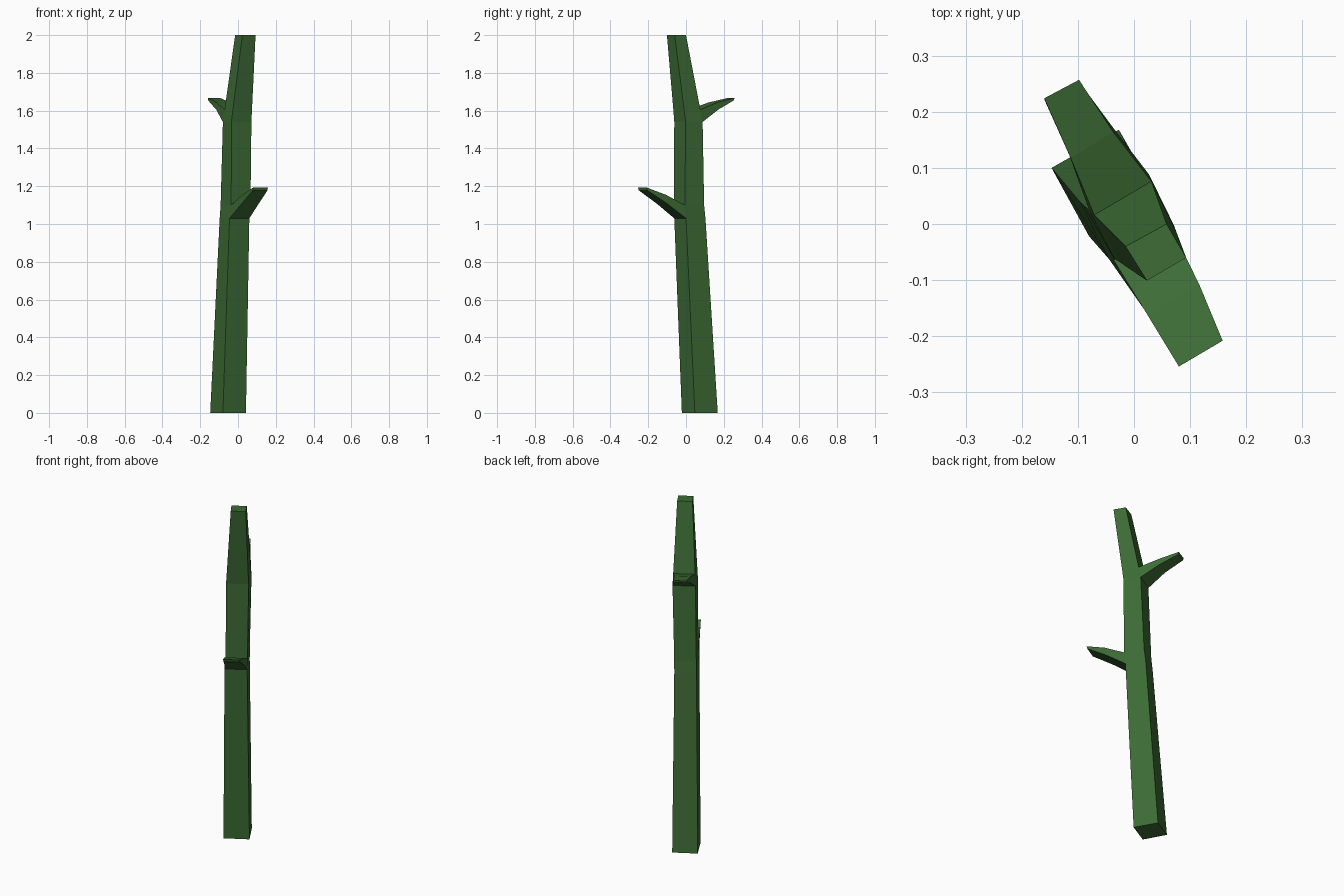
import bpy, bmesh

if "Cube" in bpy.data.objects:
    bpy.data.objects.remove(bpy.data.objects["Cube"])

# One flat green for the whole plant
green = bpy.data.materials.new("stem green")
green.diffuse_color = (0.047, 0.150, 0.036, 1)
green.use_nodes = True
green.node_tree.nodes["Principled BSDF"].inputs["Base Color"].default_value = green.diffuse_color

bm = bmesh.new()


def ring(pts):
    return [bm.verts.new(p) for p in pts]


def bridge(a, b, skip=()):
    for i in range(4):
        if i not in skip:
            j = (i + 1) % 4
            bm.faces.new((a[i], a[j], b[j], b[i]))


def lift(z, corners):
    return ring([(x, y, z) for x, y in corners])


# Four-sided leaning stem, corners: left, front, right, back
stem = [
    lift(0.00, [(-.147, .100), (-.080, -.022), (.042, .047), (-.027, .168)]),
    lift(1.03, [(-.097, .040), (-.045, -.062), (.060, .000), (.005, .103)]),
    lift(1.10, [(-.092, .035), (-.036, -.065), (.066, -.006), (.010, .096)]),
    lift(1.54, [(-.080, .025), (-.035, -.062), (.071, -.002), (.027, .088)]),
    lift(1.605, [(-.071, .016), (-.027, -.067), (.074, -.010), (.031, .076)]),
    lift(2.00, [(-.015, -.040), (.023, -.101), (.093, -.060), (.058, .000)]),
]
openings = {1: (1,), 3: (3,)}          # stem sides that grow a branch
for k in range(5):
    bridge(stem[k], stem[k + 1], openings.get(k, ()))
bm.faces.new(stem[0][::-1])
bm.faces.new(stem[-1])


# Branches grow out of the open stem sides: bend ring, then a thin tip
def branch(k, i, bend, tip):
    j = (i + 1) % 4
    base = [stem[k][i], stem[k][j], stem[k + 1][j], stem[k + 1][i]]
    bend, tip = ring(bend), ring(tip)
    bridge(base, bend)
    bridge(bend, tip)
    bm.faces.new(tip)


branch(1, 1,
       [(.020, -.155, 1.108), (.110, -.100, 1.108),
        (.116, -.107, 1.155), (.024, -.162, 1.155)],
       [(.079, -.250, 1.178), (.156, -.205, 1.178),
        (.158, -.208, 1.193), (.080, -.254, 1.193)])
branch(3, 3,
       [(-.036, .170, 1.605), (-.115, .122, 1.605),
        (-.113, .118, 1.643), (-.037, .164, 1.643)],
       [(-.098, .254, 1.655), (-.159, .220, 1.655),
        (-.160, .224, 1.668), (-.098, .257, 1.668)])

bmesh.ops.recalc_face_normals(bm, faces=bm.faces[:])
mesh = bpy.data.meshes.new("branched_stem")
bm.to_mesh(mesh)
bm.free()
mesh.materials.append(green)
obj = bpy.data.objects.new("branched_stem", mesh)
bpy.context.collection.objects.link(obj)
